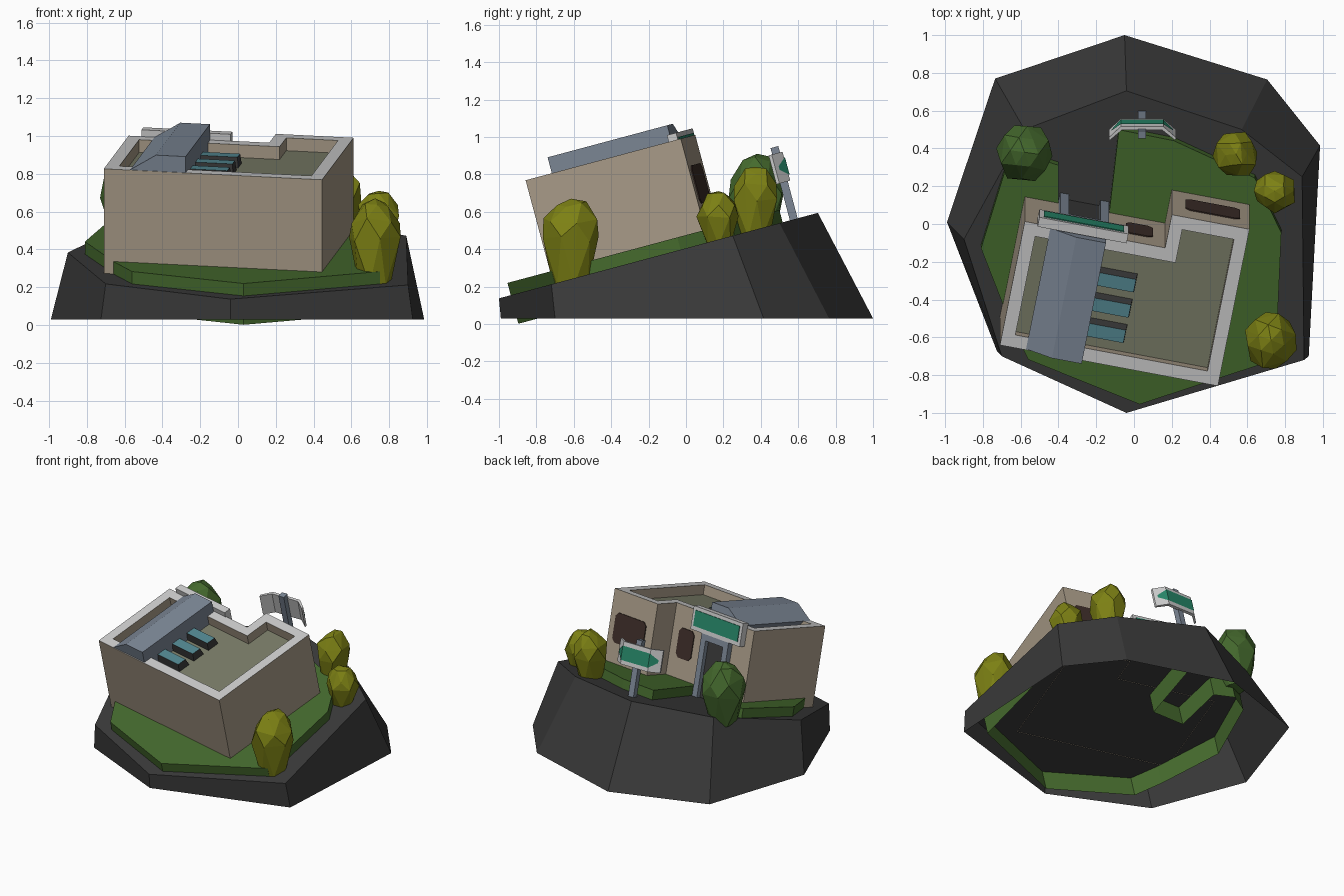
import bpy, bmesh, math, random
from mathutils import Matrix, Vector

if "Cube" in bpy.data.objects:
    bpy.data.objects.remove(bpy.data.objects["Cube"])

random.seed(4)


def mat(name, r, g, b):
    m = bpy.data.materials.new(name)
    m.diffuse_color = (r, g, b, 1)
    m.use_nodes = True
    m.node_tree.nodes["Principled BSDF"].inputs["Base Color"].default_value = m.diffuse_color
    return m


DARK = mat("dark asphalt", .042, .042, .042)
GREEN = mat("grass green", .060, .145, .027)
LIME = mat("yellow green", .205, .220, .007)
BEIGE = mat("beige wall", .40, .335, .25)
WHITE = mat("white trim", .60, .60, .60)
OLIVE = mat("olive roof", .19, .20, .135)
STEEL = mat("blue grey metal", .20, .24, .30)
GLASS = mat("teal glass", .085, .24, .28)
SIGN = mat("sign green", .02, .24, .14)
BROWN = mat("dark brown", .047, .027, .022)

# Hillside frame (tilted 15 degrees) and building frame (yawed on the hillside)
HILL = Matrix.Translation((0, 0, .405)) @ Matrix.Rotation(math.radians(15), 4, 'X')
HOUSE = HILL @ Matrix.Translation((-.71, -.51, 0)) @ Matrix.Rotation(math.radians(-11), 4, 'Z')


def finish(name, bm, mats, frame=Matrix()):
    bmesh.ops.recalc_face_normals(bm, faces=bm.faces)
    bm.transform(frame)
    me = bpy.data.meshes.new(name)
    bm.to_mesh(me)
    bm.free()
    for m in mats:
        me.materials.append(m)
    ob = bpy.data.objects.new(name, me)
    bpy.context.collection.objects.link(ob)
    return ob


def loft(lower, upper, bottom=True):
    """Walls between two equal loops, with a top cap and optional bottom cap."""
    bm = bmesh.new()
    lo = [bm.verts.new(p) for p in lower]
    up = [bm.verts.new(p) for p in upper]
    n = len(lo)
    for i in range(n):
        j = (i + 1) % n
        bm.faces.new((lo[i], lo[j], up[j], up[i]))
    top = bm.faces.new(up)
    if bottom:
        bm.faces.new(lo[::-1])
    return bm, top


def prism(name, pts, z0, z1, m, frame, bottom=True):
    bm, _ = loft([(x, y, z0) for x, y in pts], [(x, y, z1) for x, y in pts], bottom)
    return finish(name, bm, [m], frame)


def box(name, a0, a1, b0, b1, w0, w1, m, frame=HOUSE):
    return prism(name, [(a0, b0), (a1, b0), (a1, b1), (a0, b1)], w0, w1, m, frame)


# Rock base: flat foot, sloping top, open underneath
foot = [(-.04, -.99), (.925, -.70), (.985, .415), (.705, .765),
        (-.05, 1), (-.735, .77), (-.99, .01), (-.725, -.675)]
rim = [(-.04, -1), (.90, -.72), (.89, .25), (.57, .50),
       (-.04, .705), (-.58, .50), (-.90, -.08), (-.70, -.70)]
bm, _ = loft([(x, y, .03) for x, y in foot],
             [(x, y, .405 + y * math.tan(math.radians(15))) for x, y in rim], False)
finish("hill_base", bm, [DARK])

# Lawn with a notch for the path to the door
lawn = [(.03, -.97), (.75, -.725), (.78, -.03), (.64, .27), (.21, .475), (-.08, .535),
        (-.14, 0), (-.40, 0), (-.40, .34), (-.55, .39), (-.68, .32),
        (-.81, -.115), (-.65, -.54), (-.56, -.725)]
prism("lawn", lawn, -.158, .068, GREEN, HILL, False)

# Building shell: walls, white parapet rim, sunken roof
plan = [(0, 0), (1.176, 0), (1.176, .875), (.757, .875), (.757, .69), (0, .69)]
bm, top = loft([(x, y, -.003) for x, y in plan], [(x, y, .573) for x, y in plan], False)
bmesh.ops.recalc_face_normals(bm, faces=bm.faces)
rim_faces = bmesh.ops.inset_individual(bm, faces=[top], thickness=.07, use_even_offset=True)["faces"]
for f in rim_faces:
    f.material_index = 1
top.material_index = 0
ext = bmesh.ops.extrude_discrete_faces(bm, faces=[top])["faces"]
ext[0].material_index = 2
bmesh.ops.translate(bm, verts=ext[0].verts, vec=(0, 0, -.07))
finish("building", bm, [BEIGE, WHITE, OLIVE], HOUSE)

# Roof duct with one sloped side
duct = [(.14, .573), (.20, .50), (.44, .50), (.44, .661), (.28, .661)]
bm, _ = loft([(a, .005, w) for a, w in duct], [(a, .68, w) for a, w in duct])
finish("roof_duct", bm, [STEEL], HOUSE)

# Three skylights with glass lids
for i in range(3):
    b = .415 + .022 - .1415 * i - .022
    foot_r = [(.44, b - .005), (.645, b - .005), (.645, b + .09), (.44, b + .09)]
    lid = [(.44, b), (.64, b), (.64, b + .072), (.44, b + .072)]
    bm, top = loft([(x, y, .5) for x, y in foot_r], [(x, y, .56) for x, y in lid])
    top.material_index = 1
    finish("skylight_%d" % (i + 1), bm, [DARK, GLASS], HOUSE)

# Door with frame
for nm, a0, a1, w0, w1 in (("left", .184, .232, 0, .45), ("right", .40, .447, 0, .45),
                           ("top", .232, .40, .40, .45)):
    box("door_frame_" + nm, a0, a1, .68, .73, w0, w1, STEEL)
box("door", .232, .40, .685, .70, 0, .40, DARK)

# Fascia sign above the door
box("fascia_sign", .07, .55, .685, .737, .445, .61, WHITE)
box("fascia_panel", .095, .525, .737, .742, .475, .585, SIGN)


# Windows with clipped corners
def window(name, a0, a1, wall):
    w0, w1, c = .21, .42, .025
    pts = [(a0 + c, w0), (a1 - c, w0), (a1, w0 + c), (a1, w1 - c),
           (a1 - c, w1), (a0 + c, w1), (a0, w1 - c), (a0, w0 + c)]
    bm, _ = loft([(a, wall - .002, w) for a, w in pts], [(a, wall + .006, w) for a, w in pts])
    finish(name, bm, [BROWN], HOUSE)


window("window_wide", .83, 1.125, .875)
window("window_small", .545, .69, .69)

# Roadside sign: post and bent board
box("sign_post", .02, .064, .575, .618, -.02, .40, STEEL, HILL)
board = [(-.13, .555), (-.065, .612), (.15, .612), (.22, .555),
         (.222, .572), (.155, .632), (-.07, .632), (-.133, .572)]
prism("sign_board", board, .205, .365, WHITE, HILL)
bm = bmesh.new()
cols = [(-.118, .592, .01), (-.07, .637, .05), (.155, .637, .05), (.207, .592, .01)]
pairs = [(bm.verts.new((u, v, .285 - h)), bm.verts.new((u, v, .285 + h))) for u, v, h in cols]
for p, q in zip(pairs, pairs[1:]):
    bm.faces.new((q[0], p[0], p[1], q[1]))
finish("sign_panel", bm, [SIGN], HILL)


# Faceted bushes: stacked jittered rings closed by an apex
def bush(name, x, y, rx, ry, z0, z1, m, turn):
    bm = bmesh.new()
    n, rings = 6, []
    for k, (r, h) in enumerate(((.62, .0), (1.0, .52), (.92, .74), (.5, .94))):
        ring = []
        for i in range(n):
            t = turn + 2 * math.pi * (i + .5 * (k % 2)) / n
            s = r * random.uniform(.94, 1.1)
            hz = z0 + (z1 - z0) * (h + random.uniform(-.04, .04))
            ring.append(bm.verts.new((x + rx * s * math.cos(t), y + ry * s * math.sin(t), hz)))
        rings.append(ring)
    tip = bm.verts.new((x, y, z1))
    bmesh.ops.convex_hull(bm, input=[v for r in rings for v in r] + [tip])
    loose = [v for v in bm.verts if not v.link_faces]
    bmesh.ops.delete(bm, geom=loose, context='VERTS')
    finish(name, bm, [m])


bush("bush_front", .725, -.615, .135, .155, .22, .67, LIME, .2)
bush("bush_back", .54, .37, .115, .13, .47, .84, LIME, .6)
bush("bush_side", .745, .175, .112, .112, .43, .71, LIME, .0)
bush("bush_left", -.58, .38, .138, .158, .45, .91, GREEN, .4)
